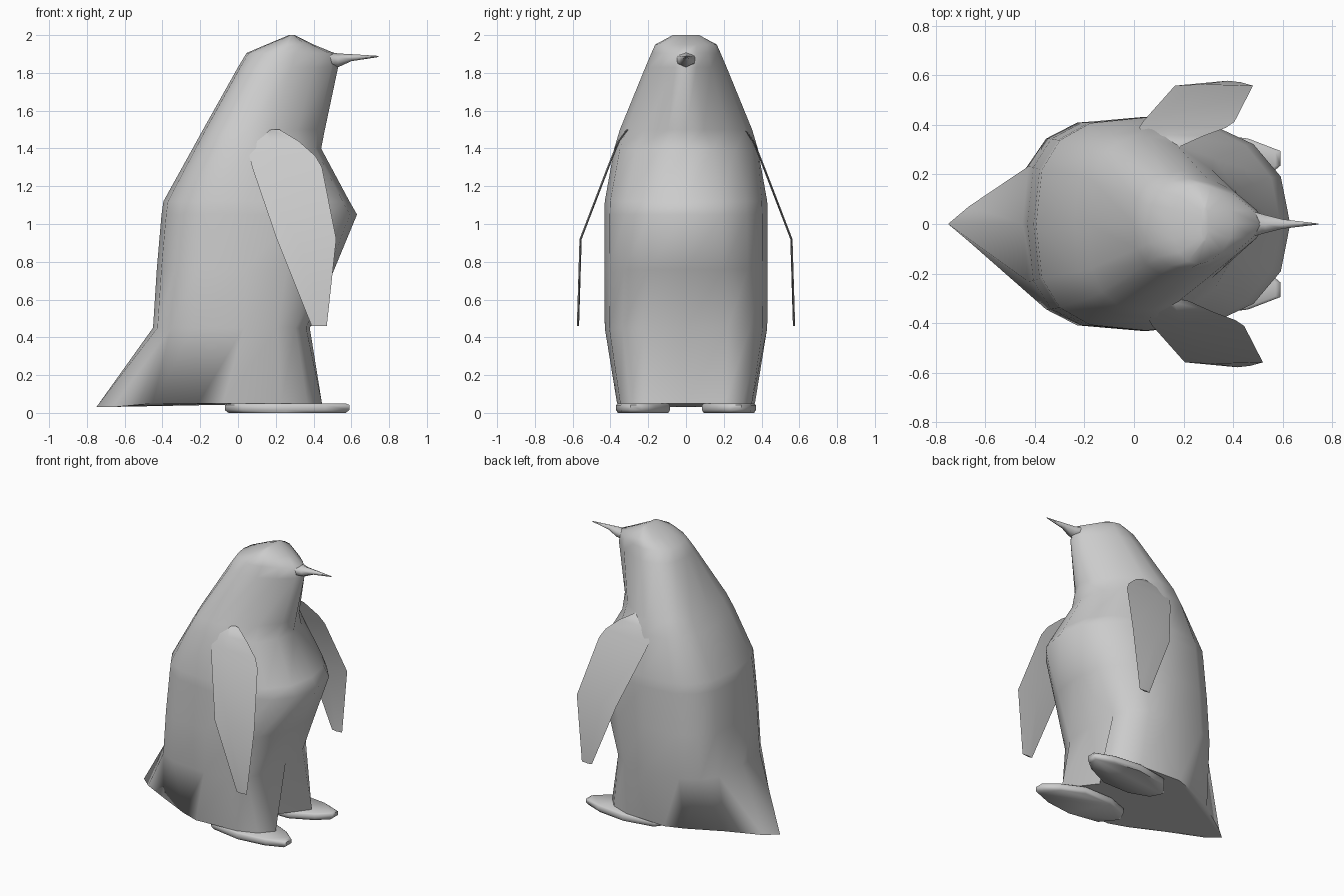
import bpy, bmesh
from math import sin, cos, pi, copysign, radians

if "Cube" in bpy.data.objects:
    bpy.data.objects.remove(bpy.data.objects["Cube"])


def loft(name, rings, angle=40):
    """Skin a stack of equal-length point rings and cap both ends."""
    bm = bmesh.new()
    rows = [[bm.verts.new(p) for p in r] for r in rings]
    n = len(rows[0])
    for a, b in zip(rows, rows[1:]):
        for i in range(n):
            j = (i + 1) % n
            bm.faces.new((a[i], a[j], b[j], b[i]))
    bm.faces.new(rows[0][::-1])
    bm.faces.new(rows[-1])
    bmesh.ops.recalc_face_normals(bm, faces=bm.faces)
    me = bpy.data.meshes.new(name)
    bm.to_mesh(me)
    bm.free()
    ob = bpy.data.objects.new(name, me)
    bpy.context.collection.objects.link(ob)
    bpy.ops.object.select_all(action='DESELECT')
    ob.select_set(True)
    bpy.context.view_layer.objects.active = ob
    bpy.ops.object.shade_smooth_by_angle(angle=radians(angle))
    return ob


def oval(z, back, front, cx, w, eb=1, ef=1, n=16):
    """Horizontal superellipse with its own back and front bluntness."""
    pts = []
    for i in range(n):
        c, s = cos(2 * pi * i / n), sin(2 * pi * i / n)
        e, r = (ef, front - cx) if c > 0 else (eb, cx - back)
        x = cx + r * copysign(abs(c) ** e if abs(c) > 1e-6 else 0, c)
        y = w * copysign(abs(s) ** e if abs(s) > 1e-6 else 0, s)
        pts.append((x, y, z))
    return pts


# Body, tail and head in one skin: z, back, front, widest x, half width, bluntness
body = [
    (0.045, -0.75, 0.47, -0.08, 0.365, 1.7, 0.6),
    (0.45, -0.45, 0.38, 0.03, 0.43, 0.64, 0.7),
    (0.76, -0.43, 0.51, 0.04, 0.432, 0.66, 0.8),
    (1.05, -0.405, 0.63, 0.05, 0.432, 0.7, 0.85),
    (1.12, -0.395, 0.59, 0.05, 0.43, 0.7, 0.87),
    (1.40, -0.24, 0.44, 0.06, 0.38, 0.7, 1.05),
    (1.50, -0.185, 0.46, 0.07, 0.35, 0.7, 1.35),
    (1.83, 0.00, 0.53, 0.20, 0.215, 0.8, 1.4),
    (1.905, 0.045, 0.51, 0.22, 0.183, 0.9, 1.3),
    (1.95, 0.15, 0.40, 0.26, 0.163, 1, 1.1),
    (2.00, 0.27, 0.30, 0.285, 0.07, 1, 1),
]
rings = [oval(*b) for b in body]
# Bottom edge: tail tip dips, front centre pulls back to part the two legs
rings[0] = [(x, y, 0.03 if x < -0.6 else 0.05) for x, y, z in rings[0]]
rings[0][0] = (0.29, 0, 0.05)
loft("body", rings, 80)

# Beak: x, bottom z, top z, half width
beak = [(0.36, 1.83, 1.93, 0.10), (0.49, 1.83, 1.91, 0.055), (0.53, 1.83, 1.903, 0.042),
        (0.60, 1.862, 1.899, 0.022), (0.745, 1.884, 1.89, 0.002)]
loft("beak", [[(x, w * cos(k * pi / 3 + pi / 6),
                (a + b) / 2 + (b - a) / 2 * sin(k * pi / 3 + pi / 6))
               for k in range(6)] for x, a, b, w in beak], 80)

# Foot outline, and flipper stations: z, back x, front x, outward y
sole = [(-0.07, 0.22), (-0.03, 0.14), (0.12, 0.085), (0.34, 0.085), (0.50, 0.16),
        (0.59, 0.235), (0.59, 0.295), (0.46, 0.345), (0.25, 0.37), (0.02, 0.33)]
flipper = [(1.50, 0.13, 0.22, 0.31), (1.44, 0.10, 0.32, 0.355), (1.36, 0.06, 0.41, 0.388),
           (1.30, 0.075, 0.445, 0.412), (0.92, 0.205, 0.52, 0.558),
           (0.46, 0.39, 0.47, 0.572)]

for side, tag, shift in ((-1, "right", 0), (1, "left", -0.04)):
    # Webbed foot slab with a slightly narrowed top
    loft(tag + "_foot", [
        [(0.26 + (x - 0.26) * s, side * (0.23 + (y - 0.23) * s), z) for x, y in sole]
        for z, s in ((0, 0.94), (0.015, 1), (0.042, 1), (0.05, 0.94))], 60)
    # Thin flat flipper
    loft(tag + "_flipper", [
        [(x0 + shift, side * y, z),
         (x0 + (x1 - x0) * 0.35 + shift, side * (y + 0.006), z),
         (x1 + shift, side * y, z),
         (x0 + (x1 - x0) * 0.5 + shift, side * (y - 0.006), z)]
        for z, x0, x1, y in flipper], 60)
